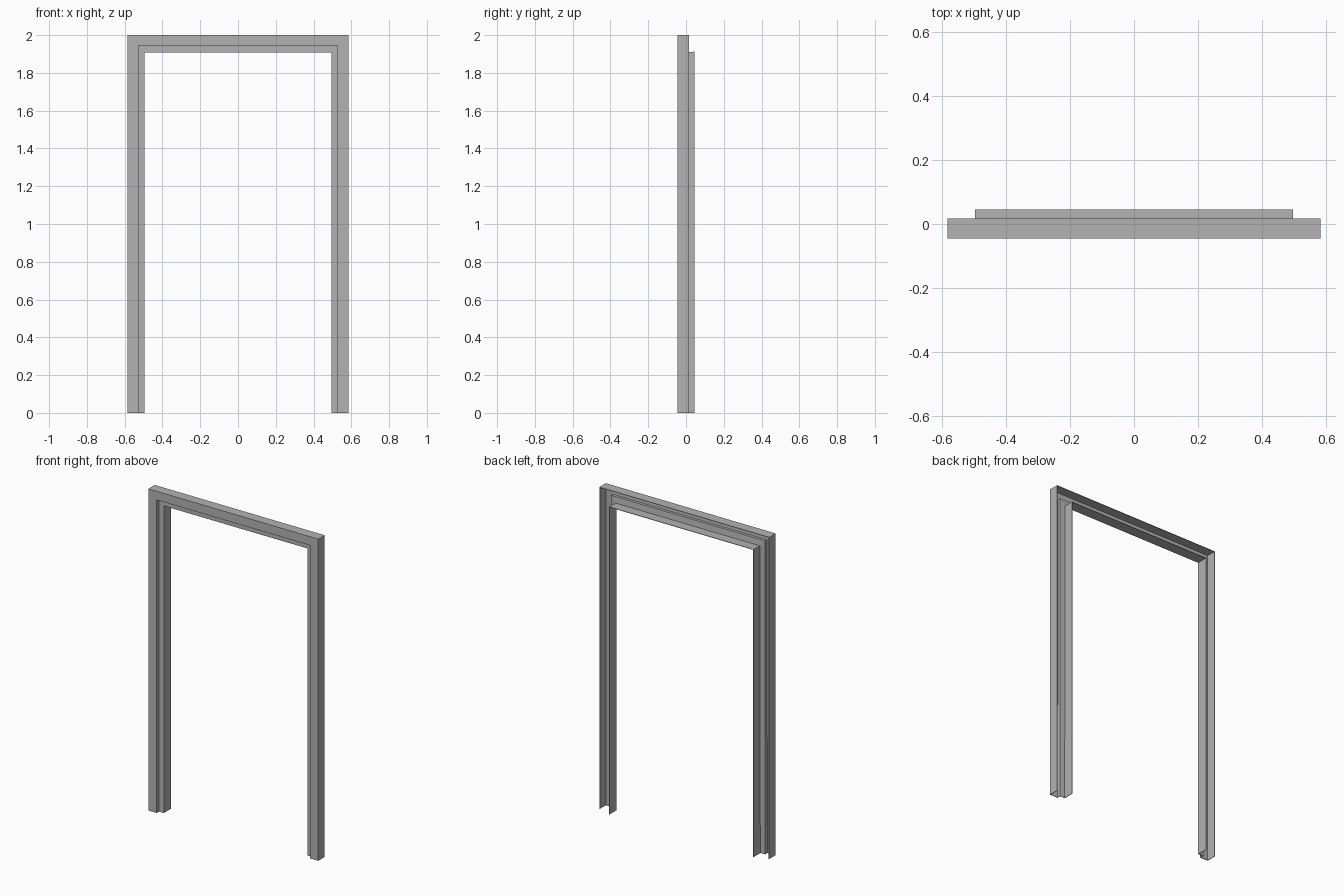
import bpy

if "Cube" in bpy.data.objects:
    bpy.data.objects.remove(bpy.data.objects["Cube"])

# Folded sheet cross-section: (x half-width, top height, depth y)
profile = [
    (0.584, 2.0, 0.017),     # rear edge of outer flange
    (0.584, 2.0, -0.046),    # outer front corner
    (0.527, 1.946, -0.046),  # inner front corner
    (0.527, 1.946, -0.023),  # rebate depth
    (0.494, 1.909, -0.023),  # rebate shoulder
    (0.494, 1.909, 0.046),   # rear edge of inner flange
]

# Sweep the section up one jamb, across the head with mitred corners, and down
verts, faces = [], []
for x, z, y in profile:
    verts += [(-x, y, 0), (-x, y, z), (x, y, z), (x, y, 0)]
for i in range(len(profile) - 1):
    for j in range(3):
        a, b = 4 * i + j, 4 * (i + 1) + j
        faces.append((a, a + 1, b + 1, b))

mesh = bpy.data.meshes.new("door_frame")
mesh.from_pydata(verts, [], faces)
mesh.update()
frame = bpy.data.objects.new("door_frame", mesh)
bpy.context.collection.objects.link(frame)

# Make the visible front face point toward -y
if mesh.polygons[3].normal.y > 0:
    mesh.flip_normals()

# Sheet thickness, added on the hidden rear side
sheet = frame.modifiers.new("sheet_thickness", "SOLIDIFY")
sheet.thickness = 0.003
sheet.offset = -1
sheet.use_even_offset = True

# Dark grey finish
paint = bpy.data.materials.new("dark_grey")
paint.diffuse_color = (0.45, 0.45, 0.45, 1)
paint.use_nodes = True
paint.node_tree.nodes["Principled BSDF"].inputs["Base Color"].default_value = paint.diffuse_color
mesh.materials.append(paint)
